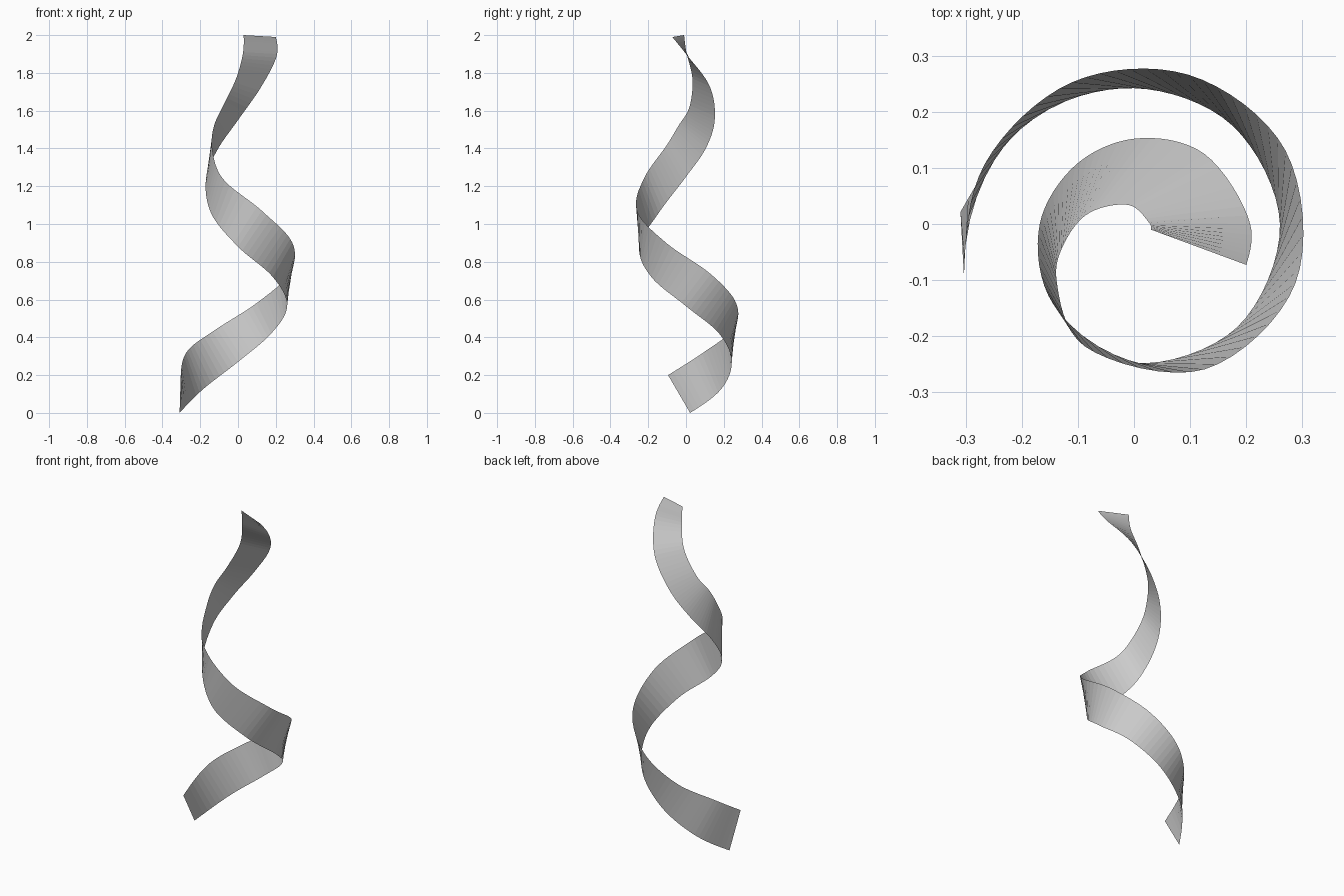
import bpy, math
from mathutils import Vector

if "Cube" in bpy.data.objects:
    bpy.data.objects.remove(bpy.data.objects["Cube"])

# Rungs of the ribbon: lower edge (angle, radius, z), upper edge (x, y, z)
RUNGS = [
    (176, .310, .00, -.303, -.095, .20),
    (135, .262, .125, -.266, .107, .33),
    (90, .242, .27, -.112, .252, .445),
    (45, .248, .42, .097, .266, .58),
    (0, .260, .565, .270, .131, .735),
    (-45, .260, .72, .288, -.105, .90),
    (-90, .247, .88, .126, -.259, 1.07),
    (-135, .203, 1.06, -.088, -.218, 1.25),
    (-180, .168, 1.25, -.138, -.100, 1.42),
    (-225, .148, 1.40, -.127, -.040, 1.52),
    (-270, .152, 1.55, -.087, .015, 1.61),
    (-315, .177, 1.73, -.010, .034, 1.77),
    (-360, .207, 1.90, .027, .002, 1.91),
    (-380, .213, 1.99, .030, -.010, 2.00),
]
STEPS = 8


def smooth_path(pts):
    """Chord-length Catmull-Rom curve through the points."""
    n = len(pts)
    t = [0.0]
    for p, q in zip(pts, pts[1:]):
        t.append(t[-1] + math.sqrt((q - p).length) + 1e-6)
    m = []
    for i in range(n):
        if 0 < i < n - 1:
            h0, h1 = t[i] - t[i - 1], t[i + 1] - t[i]
            d0, d1 = (pts[i] - pts[i - 1]) / h0, (pts[i + 1] - pts[i]) / h1
            m.append((d0 * h1 + d1 * h0) / (h0 + h1))
        else:
            m.append(None)
    m[0] = 1.5 * (pts[1] - pts[0]) / (t[1] - t[0]) - m[1] * .5
    m[-1] = 1.5 * (pts[-1] - pts[-2]) / (t[-1] - t[-2]) - m[-2] * .5
    out = []
    for i in range(n - 1):
        h = t[i + 1] - t[i]
        for k in range(STEPS):
            s = k / STEPS
            out.append(pts[i] * (2*s**3 - 3*s**2 + 1) + m[i] * h * (s**3 - 2*s**2 + s)
                       + pts[i + 1] * (3*s**2 - 2*s**3) + m[i + 1] * h * (s**3 - s**2))
    return out + [pts[-1]]


lower = smooth_path([Vector((r * math.cos(math.radians(a)), r * math.sin(math.radians(a)), z))
                     for a, r, z, *_ in RUNGS])
upper = smooth_path([Vector(row[3:]) for row in RUNGS])

# Twisted ribbon: one strip of quads between the two edges
n = len(lower)
mesh = bpy.data.meshes.new("spiral_ribbon")
mesh.from_pydata(lower + upper, [], [(i, i + 1, n + i + 1, n + i) for i in range(n - 1)])
mesh.update()
ribbon = bpy.data.objects.new("spiral_ribbon", mesh)
bpy.context.collection.objects.link(ribbon)
